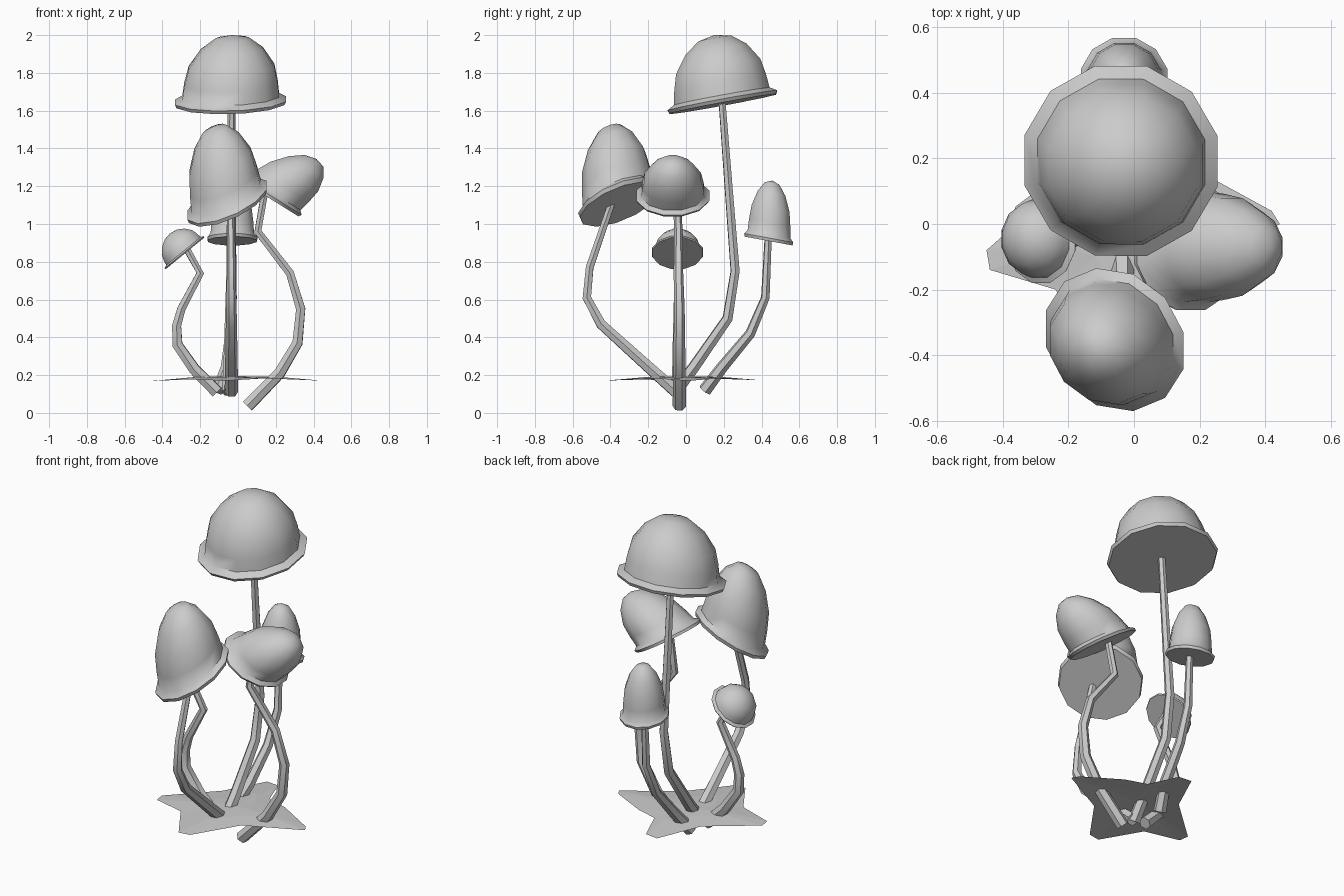
import bpy, bmesh, math
from mathutils import Vector

if "Cube" in bpy.data.objects:
    bpy.data.objects.remove(bpy.data.objects["Cube"])


def finish(name, bm, angle=None):
    bmesh.ops.recalc_face_normals(bm, faces=bm.faces)
    me = bpy.data.meshes.new(name)
    bm.to_mesh(me)
    bm.free()
    ob = bpy.data.objects.new(name, me)
    bpy.context.collection.objects.link(ob)
    if angle:
        bpy.ops.object.select_all(action='DESELECT')
        ob.select_set(True)
        bpy.context.view_layer.objects.active = ob
        bpy.ops.object.shade_smooth_by_angle(angle=math.radians(angle))
    return ob


def bridge(bm, a, b):
    n = len(a)
    for i in range(n):
        bm.faces.new((a[i], a[(i + 1) % n], b[(i + 1) % n], b[i]))


def ring(bm, c, u, v, r, n):
    pts = []
    for i in range(n):
        a = 2 * math.pi * (i + 0.5) / n
        pts.append(bm.verts.new(c + u * (r * math.cos(a)) + v * (r * math.sin(a))))
    return pts


# cap profile: (share of rim radius, share of height)
CAP = [(0.97, 0), (1.0, 0.05), (0.87, 0.11), (0.84, 0.3), (0.77, 0.54),
       (0.56, 0.79), (0.30, 0.95)]


def cap(name, base, radius, normal, apex):
    # rings stay parallel to the rim while the centre leans towards the apex
    base, apex, n = Vector(base), Vector(apex), Vector(normal).normalized()
    v = n.cross(Vector((1, 0, 0))).normalized()
    u = v.cross(n)
    bm = bmesh.new()
    rings = [ring(bm, base + apex * h, u, v, radius * r, 12) for r, h in CAP]
    for a, b in zip(rings, rings[1:]):
        bridge(bm, a, b)
    bm.faces.new(rings[0])
    tip = bm.verts.new(base + apex)
    last = rings[-1]
    for i in range(12):
        bm.faces.new((last[i], last[(i + 1) % 12], tip))
    finish(name, bm, 50)


def stem(name, pts, r0=0.036, r1=0.02, sides=6):
    # tapered tube along a path, from the foot up
    pts = [Vector(p) for p in pts]
    bm = bmesh.new()
    prev = None
    side = Vector((0.7, 0.7, 0))
    for i, p in enumerate(pts):
        t = (pts[min(i + 1, len(pts) - 1)] - pts[max(i - 1, 0)]).normalized()
        u = (side - t * side.dot(t)).normalized()
        side = u
        k = i / (len(pts) - 1)
        cur = ring(bm, p, u, t.cross(u), r0 + (r1 - r0) * k, sides)
        if prev:
            bridge(bm, prev, cur)
        else:
            bm.faces.new(cur)
        prev = cur
    bm.faces.new(prev)
    finish(name, bm, 50)


# caps
cap("tall_cap", (-0.04, 0.195, 1.635), 0.305, (-0.03, -0.18, 0.98), (0.01, -0.045, 0.365))
cap("front_cap", (-0.055, -0.35, 1.105), 0.235, (-0.38, -0.36, 0.85), (-0.075, -0.06, 0.41))
cap("right_cap", (0.16, -0.07, 1.14), 0.2, (0.53, 0, 0.85), (0.255, 0, 0.205))
cap("left_cap", (-0.28, -0.045, 0.845), 0.14, (-0.63, 0, 0.77), (-0.08, 0, 0.105))
cap("back_cap", (-0.03, 0.437, 0.91), 0.137, (0, 0.18, 0.98), (0, 0.02, 0.32))

# stems
stem("tall_stem", [(-0.05, -0.06, 0.11), (-0.045, 0.04, 0.24), (-0.04, 0.22, 0.50),
                   (-0.035, 0.26, 0.75), (-0.035, 0.225, 1.2), (-0.035, 0.19, 1.66)])
stem("front_stem", [(-0.035, -0.05, 0.11), (-0.035, -0.24, 0.28), (-0.035, -0.45, 0.47),
                    (-0.035, -0.525, 0.61), (-0.035, -0.51, 0.77), (-0.04, -0.38, 1.15)])
stem("right_stem", [(0.05, -0.035, 0.035), (0.22, -0.035, 0.21), (0.315, -0.035, 0.37),
                    (0.332, -0.035, 0.55), (0.275, -0.04, 0.74), (0.105, -0.04, 0.96),
                    (0.14, -0.05, 1.16)])
stem("left_stem", [(-0.11, -0.04, 0.11), (-0.23, -0.04, 0.23), (-0.32, -0.04, 0.36),
                   (-0.325, -0.04, 0.46), (-0.30, -0.04, 0.55), (-0.20, -0.04, 0.74),
                   (-0.27, -0.04, 0.865)])
stem("back_stem", [(-0.10, 0.10, 0.12), (-0.06, 0.19, 0.24), (-0.04, 0.34, 0.42),
                   (-0.03, 0.42, 0.61), (-0.03, 0.435, 0.93)])

# ground sheet: ragged star around a slightly raised centre
OUTLINE = [(-0.45, -0.08), (-0.2, 0.14), (-0.08, 0.39), (0, 0.38), (0.07, 0.2),
           (0.2, 0.16), (0.42, 0.04), (0.445, 0), (0.14, -0.17), (-0.03, -0.41),
           (-0.1, -0.42), (-0.24, -0.2), (-0.44, -0.14)]
bm = bmesh.new()
outer = [bm.verts.new((x, y, 0.195 - 0.055 * math.hypot(x, y))) for x, y in OUTLINE]
inner = [bm.verts.new((x * 0.5, y * 0.5, 0.19)) for x, y in OUTLINE]
bridge(bm, outer, inner)
centre = bm.verts.new((0, 0, 0.195))
for i in range(len(inner)):
    bm.faces.new((inner[i], inner[(i + 1) % len(inner)], centre))
finish("ground_sheet", bm)
